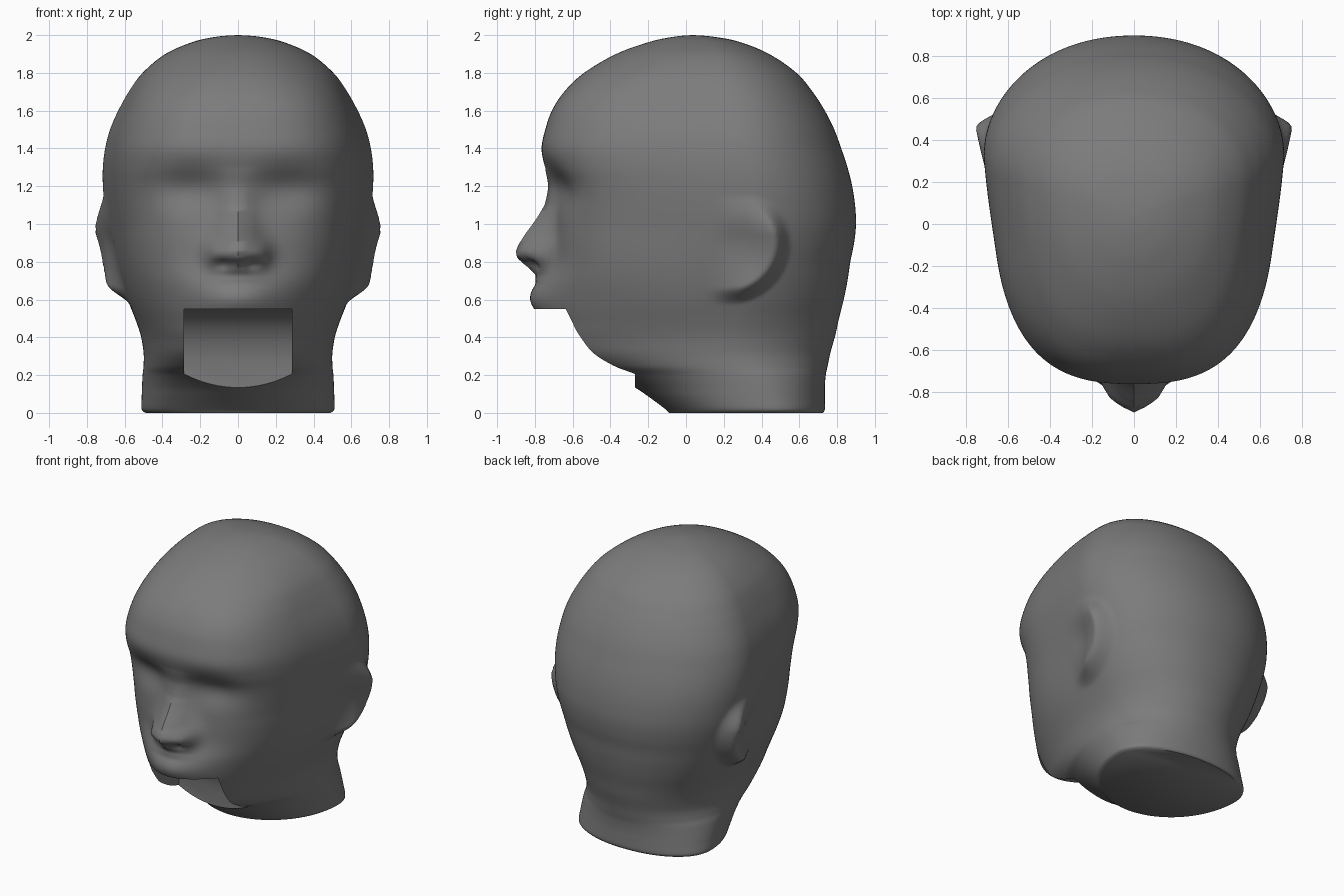
import bpy, bmesh, math

old = bpy.data.objects.get("Cube")
if old:
    bpy.data.objects.remove(old, do_unlink=True)

SEGMENTS = 192
STEPS = 8

# Horizontal slices of the head: height, front y, back y, half width
SLICES = [
    (0.0, -.09, .725, .49), (.02, -.11, .735, .51), (.08, -.19, .735, .51), (.14, -.28, .735, .508),
    (.2, -.41, .74, .505), (.25, -.57, .75, .5), (.32, -.7, .765, .5), (.41, -.745, .79, .515),
    (.5, -.735, .81, .545), (.6, -.715, .835, .585), (.7, -.705, .855, .62), (.8, -.695, .87, .65),
    (.9, -.69, .89, .675), (1.0, -.69, .9, .695), (1.1, -.7, .895, .71), (1.2, -.72, .88, .72),
    (1.3, -.75, .855, .722), (1.4, -.765, .822, .712), (1.5, -.745, .785, .687), (1.6, -.71, .735, .645),
    (1.7, -.645, .67, .588), (1.8, -.54, .585, .51), (1.9, -.37, .44, .385), (1.965, -.19, .28, .235),
    (1.992, -.06, .14, .11), (2.0, .03, .04, .005),
]

# Height and forward reach of the nose ridge
NOSE = [(1.3, 0), (1.2, .02), (1.1, .055), (1.03, .1), (.95, .16), (.89, .197), (.855, .208),
        (.82, .195), (.79, .15), (.76, .095), (.73, .04), (.68, 0)]


def smoothstep(a, b, t):
    t = max(0, min(1, (t - a) / (b - a)))
    return t * t * (3 - 2 * t)


def bell(a, b=0):
    return math.exp(-(a * a + b * b) / 2)


def spline(p, q, r, s, t):
    return (q + (r - p) * t / 2 + (2 * p - 5 * q + 4 * r - s) * t ** 2 / 2
            + (3 * q - p - 3 * r + s) * t ** 3 / 2)


def nose_reach(z):
    for (z1, a), (z0, b) in zip(NOSE, NOSE[1:]):
        if z0 <= z <= z1:
            return a + (b - a) * (z1 - z) / (z1 - z0)
    return 0


def face_relief(x, z):
    """Forward displacement of the face at a point of the front."""
    side = abs(x)
    width = .06 + .03 * smoothstep(1.1, .85, z)
    relief = nose_reach(z) * bell(x / width)
    relief += .05 * bell((side - .12) / .035, (z - .845) / .045)          # nose wings
    relief -= .04 * bell((side - .07) / .025, (z - .79) / .02)            # nostrils
    relief -= .06 * bell((side - .26) / .14, (z - 1.19) / .085)           # eye sockets
    relief += .1 * bell(x / .17, (z - .6) / .07)                          # upper lip
    relief += .04 * bell(x / .2, (z - .7) / .06)
    return relief


def ear_relief(y, z):
    """Sideways displacement that forms the ear and its rear rim."""
    r = math.hypot((y - .22) / .25, (z - .9) / .245)
    flare = .085 * min(r, 1) ** 1.5 * (1 - smoothstep(1.0, 1.35, r))
    return flare * smoothstep(.1, .36, y) * (1 - smoothstep(.94, 1.17, z))


def slice_points(z, front, back, half):
    middle = front + (back - front) * .64
    crown = smoothstep(1.6, 1.95, z)
    fullness = 2 - .2 * bell((z - .28) / .12) + .8 * smoothstep(.35, .95, z) - .7 * crown
    taper = .06 * smoothstep(.5, 1, z) * (1 - crown)
    for i in range(SEGMENTS):
        a = 2 * math.pi * i / SEGMENTS
        c, s = math.cos(a), math.sin(a)
        n = fullness if s < 0 else 2.1
        x = half * math.copysign(abs(c) ** (2 / n), c)
        depth = abs(s) ** (2 / n)
        y = middle + (back - middle) * depth if s > 0 else middle - (middle - front) * depth
        x *= 1 - taper * smoothstep(.45, -.15, y)
        side = math.copysign(1, x) * ear_relief(y, z) * smoothstep(.35, .5, abs(x))
        forward = face_relief(x, z) * smoothstep(middle - .2, middle - .5, y)
        yield x + side, y - forward, z


def make_object(name, bm, mat):
    bmesh.ops.recalc_face_normals(bm, faces=bm.faces)
    mesh = bpy.data.meshes.new(name)
    bm.to_mesh(mesh)
    bm.free()
    mesh.materials.append(mat)
    obj = bpy.data.objects.new(name, mesh)
    bpy.context.collection.objects.link(obj)
    return obj


grey = bpy.data.materials.new("matte grey")
grey.use_nodes = True
colour = (.2, .2, .2, 1)
grey.diffuse_color = colour
grey.node_tree.nodes["Principled BSDF"].inputs["Base Color"].default_value = colour

# Head and neck: loft through the smoothed slices
bm = bmesh.new()
rings = []
last = len(SLICES) - 1
for k in range(last):
    around = [SLICES[max(0, min(last, k + j))] for j in (-1, 0, 1, 2)]
    for step in range(STEPS + (k == last - 1)):
        values = [spline(*v, step / STEPS) for v in zip(*around)]
        rings.append([bm.verts.new(p) for p in slice_points(*values)])
for low, high in zip(rings, rings[1:]):
    for i in range(SEGMENTS):
        j = (i + 1) % SEGMENTS
        bm.faces.new((low[i], low[j], high[j], high[i]))
bm.faces.new(rings[0])
bm.faces.new(rings[-1])
head = make_object("head", bm, grey)

# Jaw opening: a slot with a flat roof and a curved back wall
bm = bmesh.new()
profile = [(-1.2, -.1), (-1.2, .55), (-.46, .55), (-.39, .51), (-.33, .45),
           (-.29, .37), (-.27, .28), (-.27, -.1)]
face = bm.faces.new([bm.verts.new((-.285, y, z)) for y, z in profile])
extruded = bmesh.ops.extrude_face_region(bm, geom=[face])["geom"]
bmesh.ops.translate(bm, vec=(.57, 0, 0), verts=[g for g in extruded if isinstance(g, bmesh.types.BMVert)])
cutter = make_object("jaw_cutter", bm, grey)
cutter.hide_render = True

bpy.context.view_layer.objects.active = head
head.select_set(True)
slot = head.modifiers.new("jaw opening", "BOOLEAN")
slot.operation = "DIFFERENCE"
slot.solver = "EXACT"
slot.object = cutter
bpy.ops.object.modifier_apply(modifier=slot.name)
bpy.data.objects.remove(cutter, do_unlink=True)

bpy.ops.object.shade_smooth_by_angle(angle=math.radians(50))
